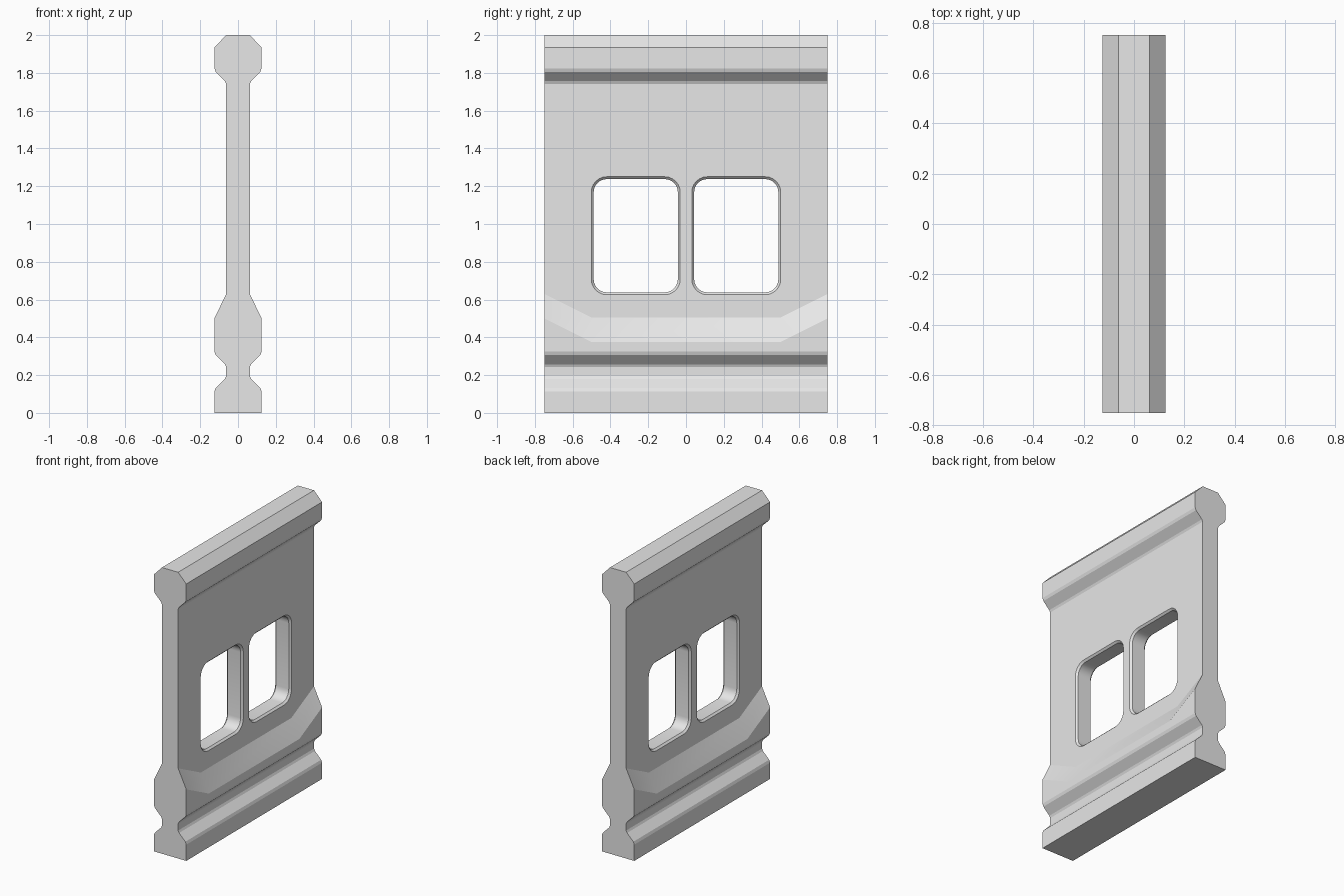
import bpy, bmesh, math

cube = bpy.data.objects.get("Cube")
if cube:
    bpy.data.objects.remove(cube)

HALF = 0.125      # half thickness of the mouldings
WALL = 0.0625     # half thickness of the plain wall
LENGTH = 0.75     # half length of the panel
SOFT = 0.007      # offset of the softened moulding corners

grey = bpy.data.materials.new("light grey")
grey.use_nodes = True
grey.diffuse_color = (0.8, 0.8, 0.8, 1)
grey.node_tree.nodes["Principled BSDF"].inputs["Base Color"].default_value = (0.8, 0.8, 0.8, 1)


def slope(z, direction):
    """Soft 45 degree step from the wall (low z) out to the moulding, or back in."""
    pts = [(WALL, z - 0.008), (WALL + SOFT, z + SOFT),
           (HALF - SOFT, z + WALL - SOFT), (HALF, z + WALL + 0.012)]
    if direction < 0:
        pts = [(x, 2 * z + WALL - h) for x, h in reversed(pts)]
    return pts


def section(drop):
    """Closed cross-section; drop lowers the sloped top of the middle rail."""
    side = [(HALF, 0)] + slope(0.125, -1) + slope(0.25, 1)
    side += [(HALF, 0.5 - drop), (WALL, 0.63 - drop)]
    side += slope(1.75, 1) + [(HALF, 1.935), (WALL, 2)]
    return side + [(-x, z) for x, z in reversed(side)]


def loft(name, rings):
    """Skin a row of matching rings and cap both ends."""
    bm = bmesh.new()
    rows = [[bm.verts.new(p) for p in ring] for ring in rings]
    n = len(rows[0])
    for a, b in zip(rows, rows[1:]):
        for i in range(n):
            j = (i + 1) % n
            bm.faces.new((a[i], a[j], b[j], b[i]))
    bm.faces.new(rows[0])
    bm.faces.new(rows[-1])
    bmesh.ops.recalc_face_normals(bm, faces=bm.faces)
    mesh = bpy.data.meshes.new(name)
    bm.to_mesh(mesh)
    bm.free()
    mesh.materials.append(grey)
    obj = bpy.data.objects.new(name, mesh)
    bpy.context.collection.objects.link(obj)
    return obj


def rounded_ring(x, cy, cz, w, h, r, steps=6):
    """Rounded rectangle in the plane at x."""
    ring = []
    for q, (sy, sz) in enumerate([(1, 1), (-1, 1), (-1, -1), (1, -1)]):
        for k in range(steps + 1):
            a = math.pi / 2 * (q + k / steps)
            ring.append((x, cy + sy * (w - r) + r * math.cos(a),
                         cz + sz * (h - r) + r * math.sin(a)))
    return ring


# Wall panel: the middle rail sits lower between its rising ends
stations = [(-LENGTH, 0), (-0.5, 0.125), (0.5, 0.125), (LENGTH, 0)]
panel = loft("wall_panel", [[(x, y, z) for x, z in section(d)] for y, d in stations])

# Two window openings with chamfered rims
for side in (-1, 1):
    rings = []
    for x, grow in [(-0.08, 0.03), (-0.05, 0), (0.05, 0), (0.08, 0.03)]:
        rings.append(rounded_ring(x, side * 0.266, 0.938, 0.223 + grow,
                                  0.3 + grow, 0.07 + grow))
    cutter = loft("window_cutter", rings)
    cutter.hide_render = True
    cut = panel.modifiers.new("window", "BOOLEAN")
    cut.operation = "DIFFERENCE"
    cut.solver = "EXACT"
    cut.object = cutter
    bpy.context.view_layer.objects.active = panel
    bpy.ops.object.modifier_apply(modifier=cut.name)
    bpy.data.objects.remove(cutter)

# Smooth only the rounded window corners
for obj in bpy.context.selected_objects:
    obj.select_set(False)
panel.select_set(True)
bpy.context.view_layer.objects.active = panel
bpy.ops.object.shade_smooth_by_angle(angle=math.radians(18))
